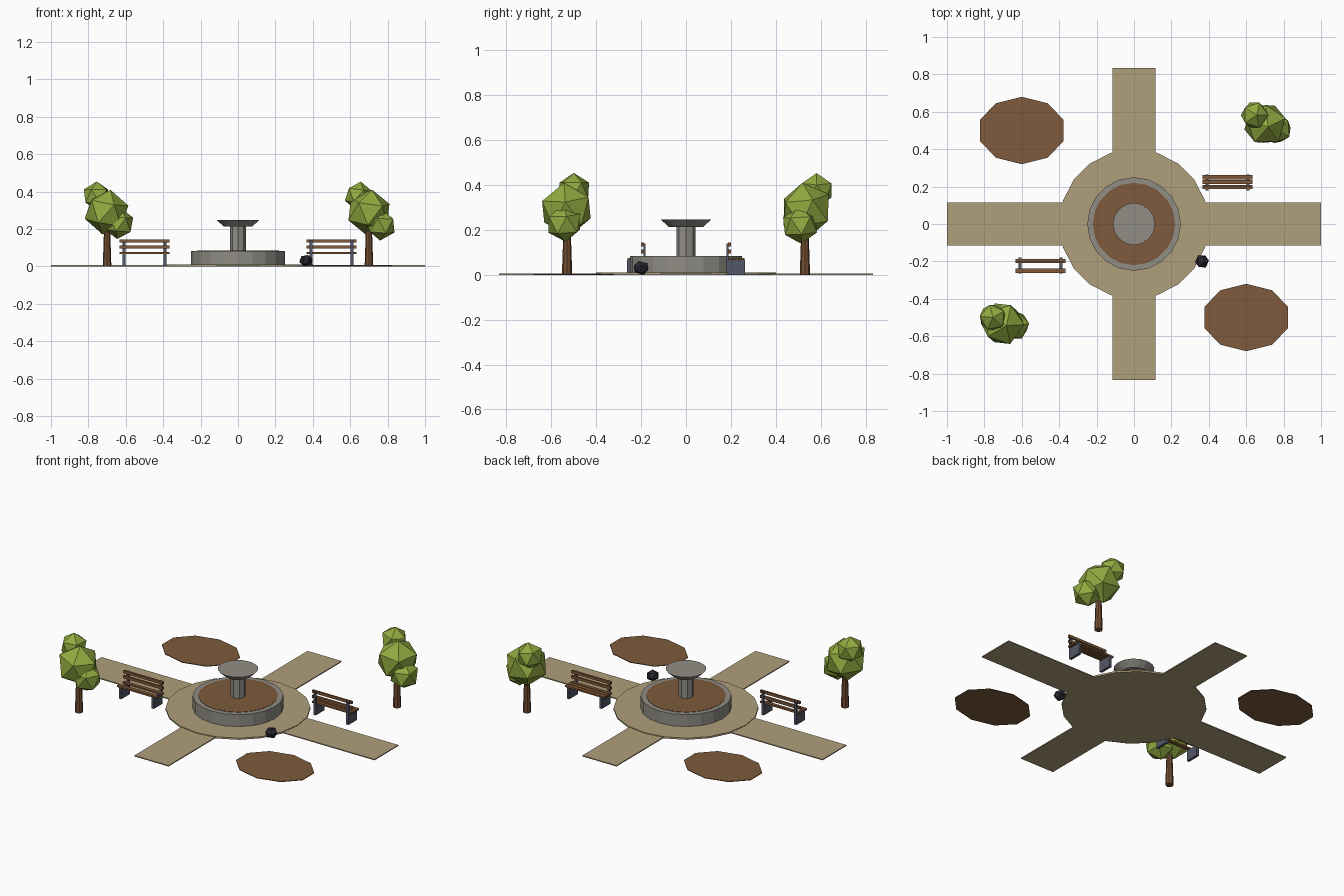
import bpy, bmesh
from math import pi, radians
from mathutils import Matrix, Vector, Euler

if "Cube" in bpy.data.objects:
    bpy.data.objects.remove(bpy.data.objects["Cube"])


def material(name, r, g, b):
    rgb = [(c / 255 / 12.92) if c < 11 else ((c / 255 + 0.055) / 1.055) ** 2.4 for c in (r, g, b)]
    mat = bpy.data.materials.new(name)
    mat.use_nodes = True
    mat.diffuse_color = (*rgb, 1)
    mat.node_tree.nodes["Principled BSDF"].inputs["Base Color"].default_value = (*rgb, 1)
    return mat


SAND = material("sand_path", 176, 159, 123)
SOIL = material("brown_soil", 126, 91, 60)
STONE = material("grey_stone", 144, 141, 133)
LEAF = material("leaf_green", 146, 170, 64)
BARK = material("bark_brown", 116, 78, 50)
WOOD = material("bench_wood", 128, 88, 56)
METAL = material("bench_metal", 82, 86, 102)
ROCK = material("dark_rock", 42, 41, 54)


def finish(name, bm, mat, loc=(0, 0, 0)):
    bmesh.ops.recalc_face_normals(bm, faces=bm.faces)
    mesh = bpy.data.meshes.new(name)
    bm.to_mesh(mesh)
    bm.free()
    mesh.materials.append(mat)
    obj = bpy.data.objects.new(name, mesh)
    obj.location = loc
    bpy.context.collection.objects.link(obj)
    return obj


def lathe(name, mat, sides, z0, z1, r0, r1, at=(0, 0), turn=0.0, stretch=1.0):
    """Straight or tapered prism standing between two heights."""
    bm = bmesh.new()
    bmesh.ops.create_cone(bm, cap_ends=True, segments=sides, radius1=r0, radius2=r1, depth=z1 - z0)
    bmesh.ops.rotate(bm, verts=bm.verts, matrix=Matrix.Rotation(turn, 3, 'Z'))
    bmesh.ops.scale(bm, verts=bm.verts, vec=(stretch, 1, 1))
    return finish(name, bm, mat, (*at, (z0 + z1) / 2))


def box(name, mat, centre, size):
    bm = bmesh.new()
    bmesh.ops.create_cube(bm, size=1)
    bmesh.ops.scale(bm, verts=bm.verts, vec=size)
    return finish(name, bm, mat, centre)


def blob(name, mat, centre, radius, tilt, squash=1.0):
    bm = bmesh.new()
    bmesh.ops.create_icosphere(bm, subdivisions=1, radius=radius)
    bmesh.ops.rotate(bm, verts=bm.verts, matrix=Euler([radians(a) for a in tilt]).to_matrix())
    bmesh.ops.scale(bm, verts=bm.verts, vec=(1, 1, squash))
    return finish(name, bm, mat, centre)


# Crossing paths as one extruded outline
w, lx, ly = 0.115, 1.0, 0.833
quarter = [(lx, w), (w, w), (w, ly)]
outline = (quarter + [(-x, y) for x, y in reversed(quarter)]
           + [(-x, -y) for x, y in quarter] + [(x, -y) for x, y in reversed(quarter)])
bm = bmesh.new()
face = bm.faces.new([bm.verts.new((x, y, 0)) for x, y in outline])
top = bmesh.ops.extrude_face_region(bm, geom=[face])
bmesh.ops.translate(bm, vec=(0, 0, 0.006),
                    verts=[v for v in top["geom"] if isinstance(v, bmesh.types.BMVert)])
finish("crossing_paths", bm, SAND)
lathe("plaza", SAND, 20, 0, 0.01, 0.4, 0.4)

# Flower beds
for side, name in ((1, "front_left_bed"), (-1, "back_right_bed")):
    lathe(name, SOIL, 10, 0, 0.004, 0.18, 0.18, (0.6 * side, -0.5 * side), 0, 1.31)

# Fountain
lathe("fountain_basin", STONE, 20, 0.005, 0.083, 0.25, 0.25)
lathe("basin_filling", SOIL, 20, 0.06, 0.085, 0.22, 0.22)
lathe("fountain_column", STONE, 8, 0.08, 0.22, 0.043, 0.043)
lathe("fountain_bowl", STONE, 16, 0.213, 0.247, 0.076, 0.113)

# Benches face away from the path; the right one lacks its inner seat slat
for side, name in ((1, "left_bench"), (-1, "right_bench")):
    cx = 0.5 * side
    slats = {"back_upper": (0.194, 0.135, 0.012, 0.016), "back_lower": (0.194, 0.104, 0.012, 0.016),
             "seat_outer": (0.25, 0.071, 0.023, 0.01), "seat_rear": (0.198, 0.071, 0.02, 0.01)}
    if side > 0:
        slats["seat_inner"] = (0.224, 0.071, 0.022, 0.01)
    for part, (y, z, depth, height) in slats.items():
        box(f"{name}_{part}_slat", WOOD, (cx, y * side, z), (0.266, depth, height))
    for end in (-1, 1):
        x = cx + 0.11 * end
        box(f"{name}_leg_panel", METAL, (x, 0.222 * side, 0.033), (0.016, 0.084, 0.066))
        box(f"{name}_back_post", METAL, (x, 0.184 * side, 0.1), (0.016, 0.009, 0.08))

# Trees: trunk with three leaf clumps given as offset from the trunk, radius and tilt
trees = {
    "left_tree": ((0.7, 0.53), [((0, 0.005, 0.29), 0.122, (10, 5, 20)),
                                ((-0.055, 0.052, 0.376), 0.078, (0, 8, 0)),
                                ((0.064, -0.022, 0.222), 0.084, (5, 0, 40))]),
    "right_tree": ((-0.7, -0.53), [((-0.003, -0.003, 0.29), 0.122, (5, 10, 0)),
                                   ((-0.055, 0.03, 0.376), 0.078, (0, 0, 30)),
                                   ((0.062, -0.012, 0.23), 0.084, (5, 5, 10))]),
}
for name, (at, clumps) in trees.items():
    lathe(f"{name}_trunk", BARK, 8, 0, 0.24, 0.023, 0.015, at)
    for offset, radius, tilt in clumps:
        blob(f"{name}_leaf_clump", LEAF, Vector((*at, 0)) + Vector(offset), radius, tilt)

# Loose rock by the plaza
blob("rock", ROCK, (0.364, -0.2, 0.031), 0.038, (20, 10, 15), 0.85)
